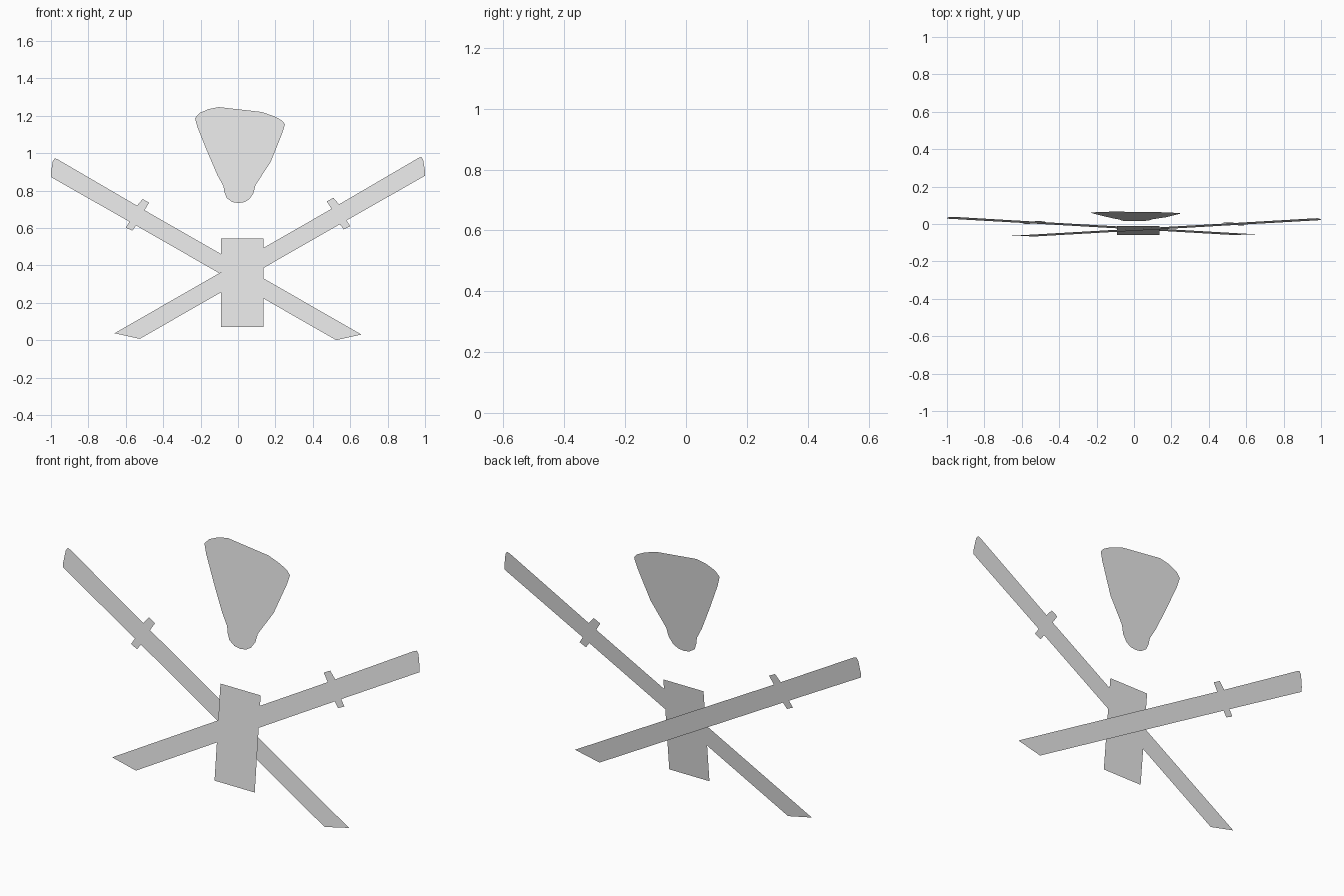
import bpy
import bmesh

# Remove the default object
default_cube = bpy.data.objects.get("Cube")
if default_cube:
    bpy.data.objects.remove(default_cube, do_unlink=True)

# One plain grey for every sheet
grey = bpy.data.materials.new("plain_grey")
grey.use_nodes = True
colour = (0.8, 0.8, 0.8, 1.0)
grey.diffuse_color = colour
grey.node_tree.nodes["Principled BSDF"].inputs["Base Color"].default_value = colour

LEAN = 0.1            # every sheet leans back by this much per unit of height
REAR_LAYER = -0.0585  # depth of the rear sheets at ground level
FRONT_LAYER = -0.067  # depth of the front sheets at ground level


def make_sheet(name, outline, layer, mirror=False, lift=0.0):
    """Build a thin flat sheet from an (x, z) outline on a leaning plane."""
    mesh = bpy.data.meshes.new(name)
    sheet = bmesh.new()
    side = -1 if mirror else 1
    corners = []
    for x, z in outline:
        height = z + lift
        corners.append(sheet.verts.new((side * x, layer + LEAN * height, height)))
    face = sheet.faces.new(corners)
    face.normal_update()
    if face.normal.y > 0:
        face.normal_flip()
    bmesh.ops.triangulate(sheet, faces=[face])
    sheet.to_mesh(mesh)
    sheet.free()
    mesh.materials.append(grey)
    obj = bpy.data.objects.new(name, mesh)
    bpy.context.collection.objects.link(obj)
    return obj


# Long bar: pointed foot, cross tabs part way up, rounded upper end
bar_outline = [
    (-0.66, 0.033), (-0.525, 0.003),
    (0.545, 0.616), (0.565, 0.588), (0.6, 0.605), (0.58, 0.636),
    (1.0, 0.875), (1.0, 0.9), (0.99, 0.96), (0.98, 0.975), (0.965, 0.97),
    (0.54, 0.722), (0.51, 0.757), (0.475, 0.738), (0.5, 0.698),
]
make_sheet("front_bar", bar_outline, FRONT_LAYER, lift=0.004)
make_sheet("rear_bar", bar_outline, REAR_LAYER, mirror=True, lift=-0.003)

# Upright centre panel between the two bars
left, right, bottom, top = -0.09, 0.135, 0.07, 0.543
panel_outline = [(left, bottom), (right, bottom), (right, top), (left, top)]
make_sheet("centre_panel", panel_outline, FRONT_LAYER + 0.001)

# Fan-shaped plate floating above, with a rounded lower tip
fan_outline = [
    (-0.23, 1.187), (-0.217, 1.139), (-0.163, 1.005), (-0.11, 0.882),
    (-0.078, 0.824), (-0.072, 0.79), (-0.061, 0.76), (-0.03, 0.738),
    (0.003, 0.733), (0.035, 0.738), (0.061, 0.754), (0.083, 0.786),
    (0.094, 0.83), (0.174, 0.952), (0.238, 1.11), (0.251, 1.155),
    (0.233, 1.176), (0.19, 1.198), (0.126, 1.22), (-0.104, 1.246),
    (-0.158, 1.235), (-0.206, 1.214),
]
make_sheet("fan_plate", fan_outline, REAR_LAYER)
